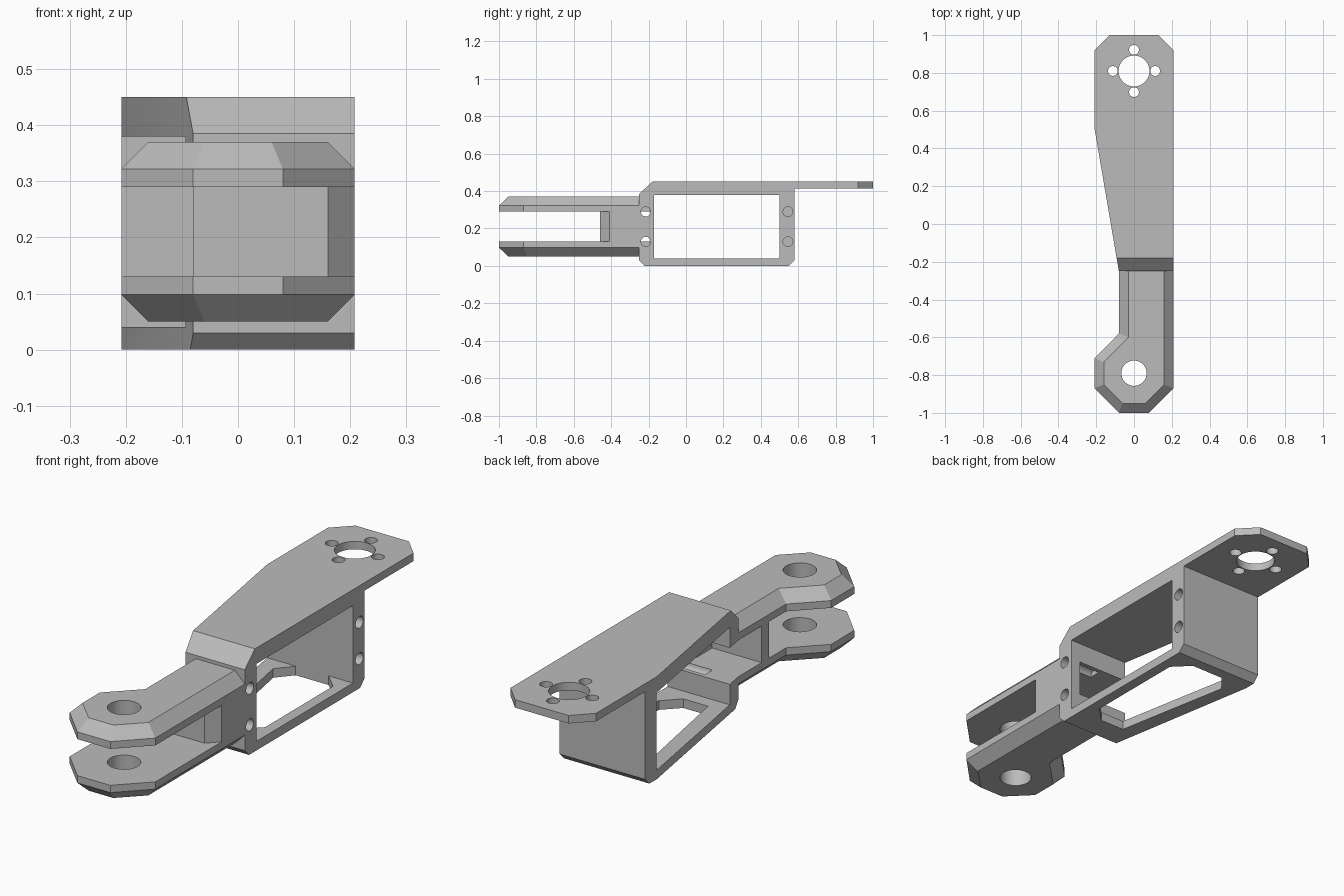
import bpy, bmesh, math
from mathutils import Vector

cube = bpy.data.objects.get("Cube")
if cube:
    bpy.data.objects.remove(cube, do_unlink=True)

grey = bpy.data.materials.new("plain grey")
grey.use_nodes = True
grey.diffuse_color = (0.5, 0.5, 0.5, 1)
grey.node_tree.nodes["Principled BSDF"].inputs["Base Color"].default_value = (0.5, 0.5, 0.5, 1)


def loft(name, loops):
    """Solid through matching rings of points, capped at both ends."""
    bm = bmesh.new()
    rings = [[bm.verts.new(p) for p in loop] for loop in loops]
    n = len(rings[0])
    for a, b in zip(rings, rings[1:]):
        for i in range(n):
            j = (i + 1) % n
            bm.faces.new((a[i], a[j], b[j], b[i]))
    bm.faces.new(rings[0][::-1])
    bm.faces.new(rings[-1])
    bmesh.ops.recalc_face_normals(bm, faces=bm.faces)
    mesh = bpy.data.meshes.new(name)
    bm.to_mesh(mesh)
    bm.free()
    mesh.materials.append(grey)
    ob = bpy.data.objects.new(name, mesh)
    bpy.context.collection.objects.link(ob)
    return ob


def plan_prism(name, pts, z0, z1):
    return loft(name, [[(x, y, z) for x, y in pts] for z in (z0, z1)])


def side_prism(name, pts, x0, x1):
    return loft(name, [[(x, y, z) for y, z in pts] for x in (x0, x1)])


def box_pts(a0, a1, b0, b1):
    return [(a0, b0), (a1, b0), (a1, b1), (a0, b1)]


def circle(a, b, r, n=40):
    return [(a + r * math.cos(math.tau * i / n), b + r * math.sin(math.tau * i / n)) for i in range(n)]


def combine(target, tool, operation):
    mod = target.modifiers.new(operation, 'BOOLEAN')
    mod.operation = operation
    mod.solver = 'EXACT'
    mod.object = tool
    bpy.context.view_layer.objects.active = target
    bpy.ops.object.modifier_apply(modifier=mod.name)
    bpy.data.objects.remove(tool, do_unlink=True)


# Frame: side profile with the overhanging plate, trimmed to the tapered plan
bracket = side_prism("servo_bracket_arm", [
    (-0.25, 0.03), (-0.22, 0), (0.55, 0), (0.58, 0.03), (0.58, 0.415),
    (1, 0.415), (1, 0.45), (-0.18, 0.45), (-0.25, 0.385)], -0.3, 0.3)
combine(bracket, plan_prism("plan", [
    (-0.08, -0.3), (0.208, -0.3), (0.208, 0.92), (0.13, 1), (-0.13, 1),
    (-0.208, 0.92), (-0.208, 0.5), (-0.08, -0.25)], -0.1, 0.6), 'INTERSECT')
combine(bracket, side_prism("window", box_pts(-0.17, 0.5, 0.04, 0.38), -0.4, 0.4), 'DIFFERENCE')

# Opening in the floor
combine(bracket, plan_prism("floor_opening", [
    (-0.03, -0.11), (0.09, -0.11), (0.16, -0.04), (0.16, 0.43), (0.09, 0.5),
    (-0.07, 0.5), (-0.13, 0.43)], -0.1, 0.1), 'DIFFERENCE')

# Fork prongs: bevelled on the outer side, one mirrored in height
outer = [(0.08, -1), (0.208, -0.87), (0.208, -0.2), (-0.08, -0.2),
         (-0.08, -0.58), (-0.208, -0.71), (-0.208, -0.87), (-0.08, -1)]
inner = [(0.06, -0.95), (0.16, -0.85), (0.16, -0.2), (-0.03, -0.2),
         (-0.03, -0.6), (-0.16, -0.73), (-0.16, -0.85), (-0.06, -0.95)]
MID = 0.21
for s in (1, -1):
    prong = loft("prong", [[(x, y, MID + s * h) for x, y in pts]
                           for pts, h in ((outer, 0.08), (outer, 0.112), (inner, 0.16))])
    combine(bracket, prong, 'UNION')

# Web between the prongs, then the pocket behind it, open on one side
combine(bracket, plan_prism("web", [
    (-0.08, -0.46), (0.16, -0.46), (0.208, -0.41), (0.208, -0.2), (-0.08, -0.2)],
    MID - 0.1, MID + 0.1), 'UNION')
combine(bracket, plan_prism("pocket", box_pts(-0.3, 0.16, -0.41, -0.1),
                            MID - 0.08, MID + 0.08), 'DIFFERENCE')

# Pivot hole, horn hole and its ring of screw holes
combine(bracket, plan_prism("pivot", circle(0, -0.79, 0.067), -0.1, 0.6), 'DIFFERENCE')
combine(bracket, plan_prism("horn", circle(0, 0.81, 0.082), 0.3, 0.6), 'DIFFERENCE')
for k in range(4):
    a = k * math.pi / 2
    screw = circle(0.112 * math.cos(a), 0.81 + 0.112 * math.sin(a), 0.026, 24)
    combine(bracket, plan_prism("screw", screw, 0.3, 0.6), 'DIFFERENCE')

# Blind mounting holes in the side
for y in (-0.215, 0.545):
    for z in (MID - 0.08, MID + 0.08):
        combine(bracket, side_prism("mount", circle(y, z, 0.026, 24), 0.04, 0.3), 'DIFFERENCE')

bpy.ops.object.select_all(action='DESELECT')
bracket.select_set(True)
bpy.context.view_layer.objects.active = bracket
bpy.ops.object.shade_smooth_by_angle(angle=math.radians(20))
